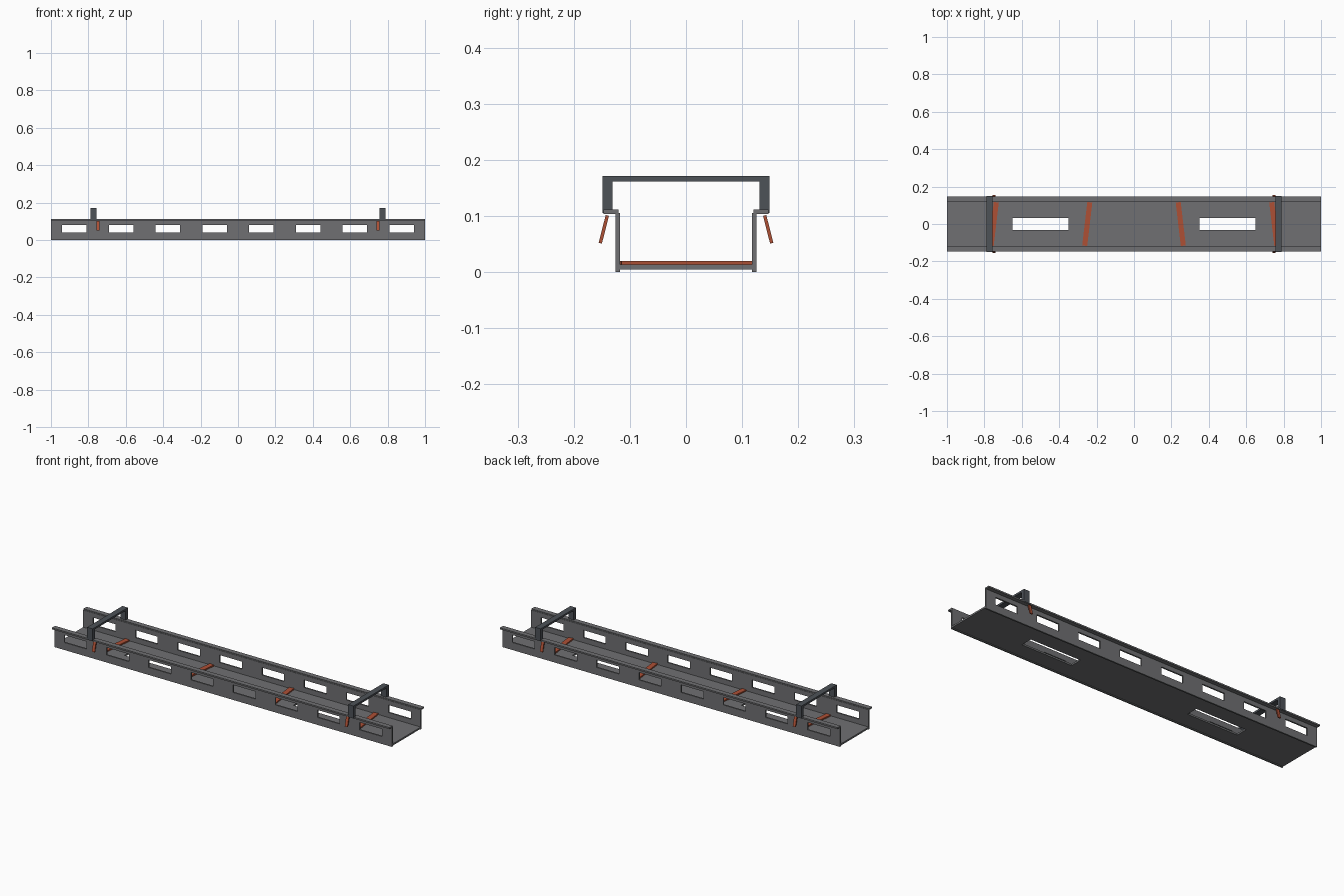
import bpy, bmesh
from mathutils import Matrix, Vector

cube = bpy.data.objects.get("Cube")
if cube:
    bpy.data.objects.remove(cube, do_unlink=True)


def material(name, rgb):
    m = bpy.data.materials.new(name)
    m.use_nodes = True
    m.diffuse_color = (*rgb, 1)
    m.node_tree.nodes["Principled BSDF"].inputs["Base Color"].default_value = (*rgb, 1)
    return m


steel = material("grey steel", (0.16, 0.163, 0.17))
dark = material("dark steel", (0.075, 0.084, 0.097))
rust = material("rust orange", (0.42, 0.08, 0.036))


def finish(name, bm, mat):
    bmesh.ops.recalc_face_normals(bm, faces=bm.faces)
    mesh = bpy.data.meshes.new(name)
    bm.to_mesh(mesh)
    bm.free()
    mesh.materials.append(mat)
    ob = bpy.data.objects.new(name, mesh)
    bpy.context.collection.objects.link(ob)
    return ob


def box(name, centre, size, mat, angle=0, axis="X"):
    bm = bmesh.new()
    bmesh.ops.create_cube(bm, size=1, matrix=Matrix.Diagonal((*size, 1)))
    ob = finish(name, bm, mat)
    ob.location = centre
    ob.rotation_euler = Matrix.Rotation(angle, 3, axis).to_euler()
    return ob


def prism(name, points, x0, x1, mat):
    """Closed (y, z) profile extruded along x."""
    bm = bmesh.new()
    face = bm.faces.new([bm.verts.new((x0, y, z)) for y, z in points])
    out = bmesh.ops.extrude_face_region(bm, geom=[face])
    moved = [v for v in out["geom"] if isinstance(v, bmesh.types.BMVert)]
    bmesh.ops.translate(bm, verts=moved, vec=(x1 - x0, 0, 0))
    return finish(name, bm, mat)


def slotted_panel(name, v0, v1, slots, half_u, s0, s1, thick, matrix):
    """Sheet in the xy plane with rectangular slots, given thickness along z."""
    bm = bmesh.new()
    bm.faces.new([bm.verts.new(p) for p in ((-1, v0, 0), (1, v0, 0), (1, v1, 0), (-1, v1, 0))])
    cuts = [(Vector((u + e, 0, 0)), (1, 0, 0)) for u in slots for e in (-half_u, half_u)]
    cuts += [(Vector((0, v, 0)), (0, 1, 0)) for v in (s0, s1)]
    for co, no in cuts:
        bmesh.ops.bisect_plane(bm, geom=bm.verts[:] + bm.edges[:] + bm.faces[:],
                               plane_co=co, plane_no=no)
    holes = []
    for f in bm.faces:
        c = f.calc_center_median()
        if s0 < c.y < s1 and any(abs(c.x - u) < half_u for u in slots):
            holes.append(f)
    bmesh.ops.delete(bm, geom=holes, context="FACES")
    out = bmesh.ops.extrude_face_region(bm, geom=bm.faces[:])
    moved = [v for v in out["geom"] if isinstance(v, bmesh.types.BMVert)]
    bmesh.ops.translate(bm, verts=moved, vec=(0, 0, thick))
    bm.transform(matrix)
    return finish(name, bm, steel)


# Tray floor with two long slots
slotted_panel("tray_floor", -0.118, 0.118, (-0.5, 0.5), 0.15, -0.032, 0.032, 0.009,
              Matrix.Translation((0, 0, 0.004)))

# Side walls with a row of slots, and outward flanges on top
wall_slots = [0.125 + 0.25 * i for i in range(-4, 4)]
upright = Matrix.Rotation(1.5707963, 4, "X")
for side, label in ((-1, "front"), (1, "back")):
    y = -0.118 if side < 0 else 0.126
    slotted_panel(label + "_wall", 0, 0.105, wall_slots, 0.066, 0.04, 0.08, 0.008,
                  Matrix.Translation((0, y, 0)) @ upright)
    box(label + "_flange", (0, side * 0.1335, 0.107), (2, 0.027, 0.008), steel)

# Arched handles with hanging tags beside them
arch = [(-0.149, 0.105), (-0.149, 0.171), (0.149, 0.171), (0.149, 0.105),
        (0.131, 0.105), (0.131, 0.161), (-0.131, 0.161), (-0.131, 0.105)]
for s, label in ((-1, "right"), (1, "left")):
    prism(label + "_handle", arch, s * 0.773 - 0.016, s * 0.773 + 0.016, dark)
    for side, end in ((-1, "front"), (1, "back")):
        box(f"{label}_{end}_tag", (s * 0.749, side * 0.1465, 0.076),
            (0.016, 0.006, 0.051), rust, side * 0.25)

# Slanted straps across the floor
for i, x in enumerate((-0.75, -0.25, 0.25, 0.75)):
    box(f"floor_strap_{i + 1}", (x, 0, 0.0165), (0.027, 0.234, 0.007), rust,
        0.117 if x > 0 else -0.117, "Z")
